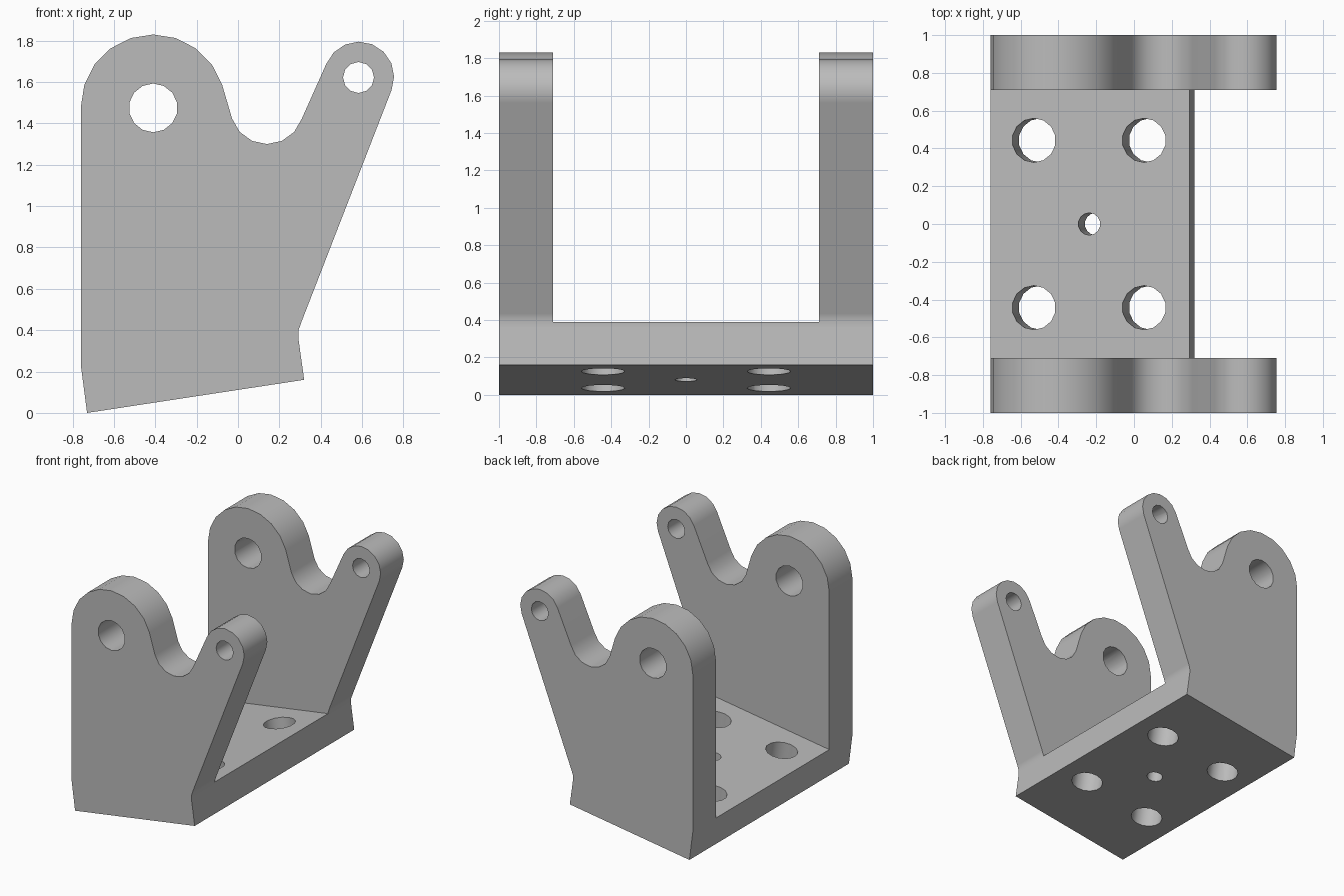
import bpy
import bmesh
from math import cos, sin, radians, atan2
from mathutils import Matrix, Vector

cube = bpy.data.objects.get("Cube")
if cube:
    bpy.data.objects.remove(cube, do_unlink=True)

# Single plain grey
grey = bpy.data.materials.new("plain grey")
grey.use_nodes = True
colour = (0.5, 0.5, 0.5, 1)
grey.diffuse_color = colour
grey.node_tree.nodes["Principled BSDF"].inputs["Base Color"].default_value = colour


def add_object(name, bm):
    bmesh.ops.recalc_face_normals(bm, faces=bm.faces)
    mesh = bpy.data.meshes.new(name)
    bm.to_mesh(mesh)
    bm.free()
    mesh.materials.append(grey)
    obj = bpy.data.objects.new(name, mesh)
    bpy.context.collection.objects.link(obj)
    return obj


def arc(cx, cz, r, start, end, steps):
    angles = [radians(start + (end - start) * i / steps) for i in range(steps + 1)]
    return [(cx + r * cos(a), cz + r * sin(a)) for a in angles]


def prism(name, outline, half_depth):
    """Extrude an x-z outline symmetrically along y."""
    bm = bmesh.new()
    face = bm.faces.new([bm.verts.new((x, -half_depth, z)) for x, z in outline])
    out = bmesh.ops.extrude_face_region(bm, geom=[face])
    verts = [v for v in out["geom"] if isinstance(v, bmesh.types.BMVert)]
    bmesh.ops.translate(bm, verts=verts, vec=(0, 2 * half_depth, 0))
    return add_object(name, bm)


def drill(name, centre, radius, length, rotation, sides):
    bm = bmesh.new()
    bmesh.ops.create_cone(bm, cap_ends=True, segments=sides, radius1=radius,
                          radius2=radius, depth=length,
                          matrix=Matrix.Translation(centre) @ rotation)
    return add_object(name, bm)


def cut(target, cutter):
    mod = target.modifiers.new("cut", 'BOOLEAN')
    mod.operation = 'DIFFERENCE'
    mod.solver = 'EXACT'
    mod.object = cutter
    bpy.context.view_layer.objects.active = target
    bpy.ops.object.modifier_apply(modifier=mod.name)
    bpy.data.objects.remove(cutter, do_unlink=True)


# Bracket silhouette: big lug, valley, leaning small lug, tilted foot
outline = [(-0.73, 0), (-0.76, 0.23)]
outline += arc(-0.41, 1.48, 0.35, 180, 18, 9)
outline += arc(0.14, 1.477, 0.177, 198, 342, 6)
outline += arc(0.585, 1.625, 0.17, 158, -22, 8)
outline += [(0.305, 0.435), (0.293, 0.4), (0.292, 0.36), (0.32, 0.16)]
bracket = prism("bracket", outline, 1)

# Open the gap between the two side plates, down to the tilted base
slope = 0.16 / 1.05


def base_top(x):
    return 0.39 + slope * (x - 0.29)


cut(bracket, prism("gap_cutter", [(-1, base_top(-1)), (1, base_top(1)),
                                  (1, 2), (-1, 2)], 0.71))

# Pin holes through both side plates
across = Matrix.Rotation(radians(90), 4, 'X')
cut(bracket, drill("large_pin_cutter", (-0.41, 0, 1.475), 0.118, 3, across, 14))
cut(bracket, drill("small_pin_cutter", (0.583, 0, 1.622), 0.075, 3, across, 12))

# Bolt holes square to the tilted base
tilt = Matrix.Rotation(-atan2(slope, 1), 4, 'Y')
bolts = [(x, y, 0.117) for x in (-0.53, 0.053) for y in (-0.443, 0.443)]
for x, y, radius in bolts + [(-0.237, 0, 0.059)]:
    cut(bracket, drill("bolt_cutter", Vector((x, y, base_top(x))), radius, 0.8, tilt, 14))

# Smooth the rounded lugs while keeping plate edges crisp
bpy.ops.object.select_all(action='DESELECT')
bracket.select_set(True)
bpy.context.view_layer.objects.active = bracket
bpy.ops.object.shade_smooth_by_angle(angle=radians(35))
weighted = bracket.modifiers.new("weighted_normals", 'WEIGHTED_NORMAL')
weighted.keep_sharp = True
